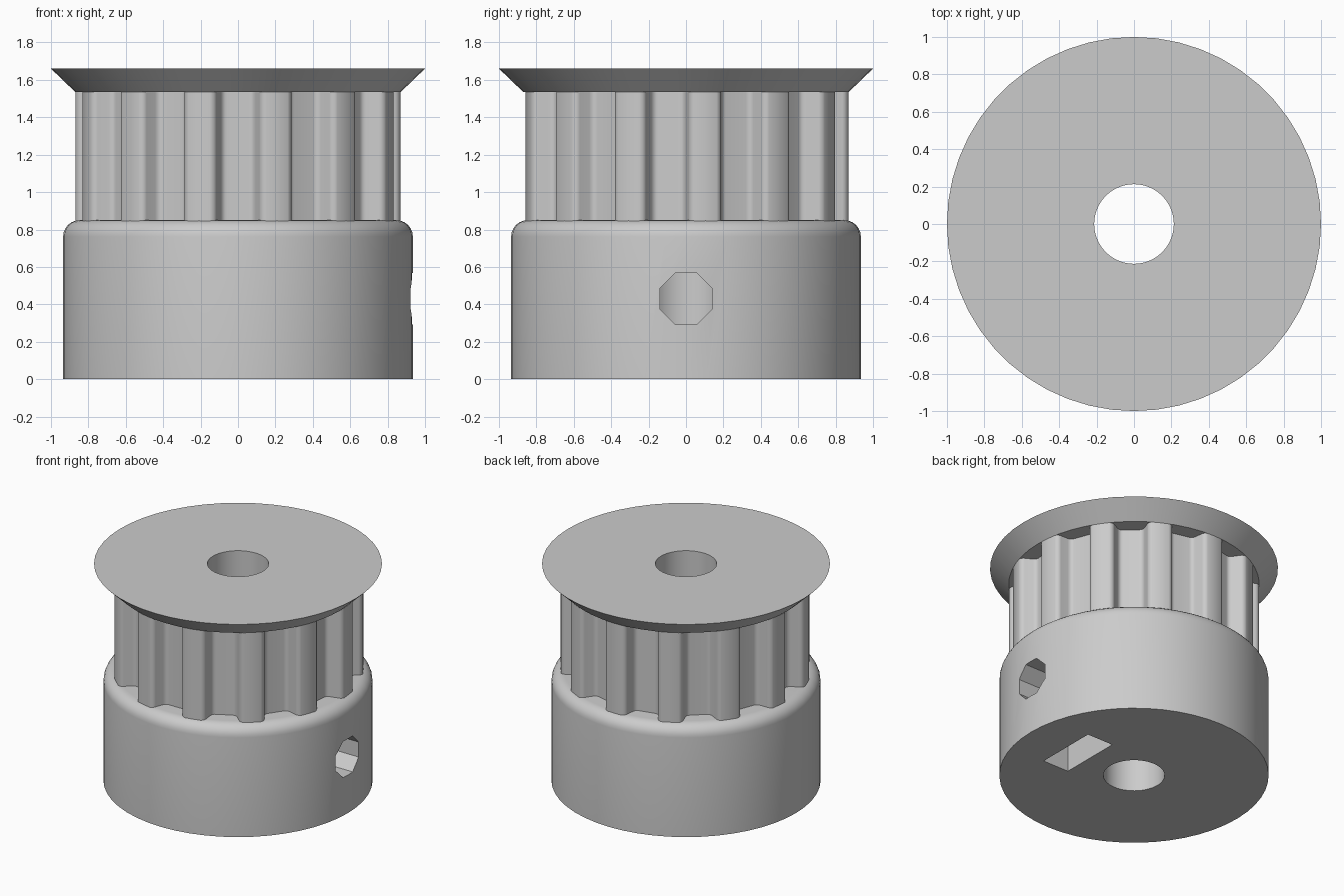
import bpy, bmesh
from math import sin, cos, pi, radians, sqrt, atan2

if "Cube" in bpy.data.objects:
    bpy.data.objects.remove(bpy.data.objects["Cube"], do_unlink=True)

TEETH = 13
TOOTH_R, HUB_R, BORE_R = 0.87, 0.935, 0.213
HUB_TOP, TEETH_TOP, TOP = 0.85, 1.535, 1.66
SCREW_Z = 0.43

grey = bpy.data.materials.new("plain grey")
grey.use_nodes = True
colour = (0.6, 0.6, 0.6, 1)
grey.diffuse_color = colour
grey.node_tree.nodes["Principled BSDF"].inputs["Base Color"].default_value = colour


def finish(bm, name):
    bmesh.ops.recalc_face_normals(bm, faces=bm.faces)
    mesh = bpy.data.meshes.new(name)
    bm.to_mesh(mesh)
    bm.free()
    mesh.materials.append(grey)
    obj = bpy.data.objects.new(name, mesh)
    bpy.context.collection.objects.link(obj)
    return obj


def prism(name, outline, offset):
    """Extrude a closed outline of 3D points along an offset."""
    bm = bmesh.new()
    face = bm.faces.new([bm.verts.new(p) for p in outline])
    new = bmesh.ops.extrude_face_region(bm, geom=[face])["geom"]
    bmesh.ops.translate(bm, vec=offset, verts=[v for v in new if isinstance(v, bmesh.types.BMVert)])
    return finish(bm, name)


def lathe(name, profile, steps=TEETH * 4):
    """Spin a closed (radius, z) profile around the z axis."""
    bm = bmesh.new()
    rings = [[bm.verts.new((r * cos(2 * pi * i / steps), r * sin(2 * pi * i / steps), z))
              for r, z in profile] for i in range(steps)]
    n = len(profile)
    for i in range(steps):
        a, b = rings[i], rings[(i + 1) % steps]
        for j in range(n):
            k = (j + 1) % n
            bm.faces.new((a[j], b[j], b[k], a[k]))
    return finish(bm, name)


def activate(obj):
    bpy.ops.object.select_all(action='DESELECT')
    obj.select_set(True)
    bpy.context.view_layer.objects.active = obj


def cut(obj, cutter):
    mod = obj.modifiers.new("cut", 'BOOLEAN')
    mod.operation, mod.solver, mod.object = 'DIFFERENCE', 'EXACT', cutter
    activate(obj)
    bpy.ops.object.modifier_apply(modifier=mod.name)
    bpy.data.objects.remove(cutter, do_unlink=True)


def circle(r, z, steps):
    return [(r * cos(2 * pi * i / steps), r * sin(2 * pi * i / steps), z) for i in range(steps)]


# Hub with a rounded upper rim
fillet = 0.088
rim = [(HUB_R - fillet + fillet * cos(radians(a)), HUB_TOP - fillet + fillet * sin(radians(a)))
       for a in range(0, 91, 15)]
hub = lathe("hub", [(BORE_R, 0), (HUB_R, 0)] + rim + [(BORE_R, HUB_TOP)])

# Captive nut slot, open below, with a pointed top
slot = [(-0.25, -0.1), (0.23, -0.1), (0.23, 0.57), (-0.01, 0.71), (-0.25, 0.57)]
cut(hub, prism("nut_slot_cutter", [(0.39, y, z) for y, z in slot], (0.22, 0, 0)))

# Eight-sided set screw hole running into the bore
screw = [(0.1, 0.15 * cos(pi / 8 + i * pi / 4), SCREW_Z + 0.15 * sin(pi / 8 + i * pi / 4))
         for i in range(8)]
cut(hub, prism("screw_hole_cutter", screw, (1, 0, 0)))

# Toothed belt section: rounded trapezoid grooves between curved lands
half = [(0.150, 0), (0.139, 0.002), (0.129, 0.007), (0.120, 0.014), (0.115, 0.024),
        (0.093, 0.081), (0.087, 0.091), (0.079, 0.099), (0.069, 0.104), (0.057, 0.105)]
groove = [(-t, d) for t, d in half] + [(t, d) for t, d in reversed(half)]
lip_r = sqrt(TOOTH_R ** 2 - half[0][0] ** 2)
pitch = 2 * pi / TEETH
outline = []
for i in range(TEETH):
    a = -pi / 2 + i * pitch
    for t, d in groove:
        r = lip_r - d
        outline.append((r * cos(a) - t * sin(a), r * sin(a) + t * cos(a), HUB_TOP - 0.04))
    mid = a + pitch / 2
    outline.append((TOOTH_R * cos(mid), TOOTH_R * sin(mid), HUB_TOP - 0.04))
teeth = prism("toothed_section", outline, (0, 0, TEETH_TOP - HUB_TOP + 0.04))
cut(teeth, prism("bore_cutter", circle(BORE_R, 0.5, TEETH * 4), (0, 0, 1.5)))

# Flared belt flange
flange = lathe("flange", [(BORE_R, TEETH_TOP), (TOOTH_R, TEETH_TOP), (1, TOP), (BORE_R, TOP)])

for part in (hub, teeth, flange):
    activate(part)
    bpy.ops.object.shade_smooth_by_angle(angle=radians(30))
